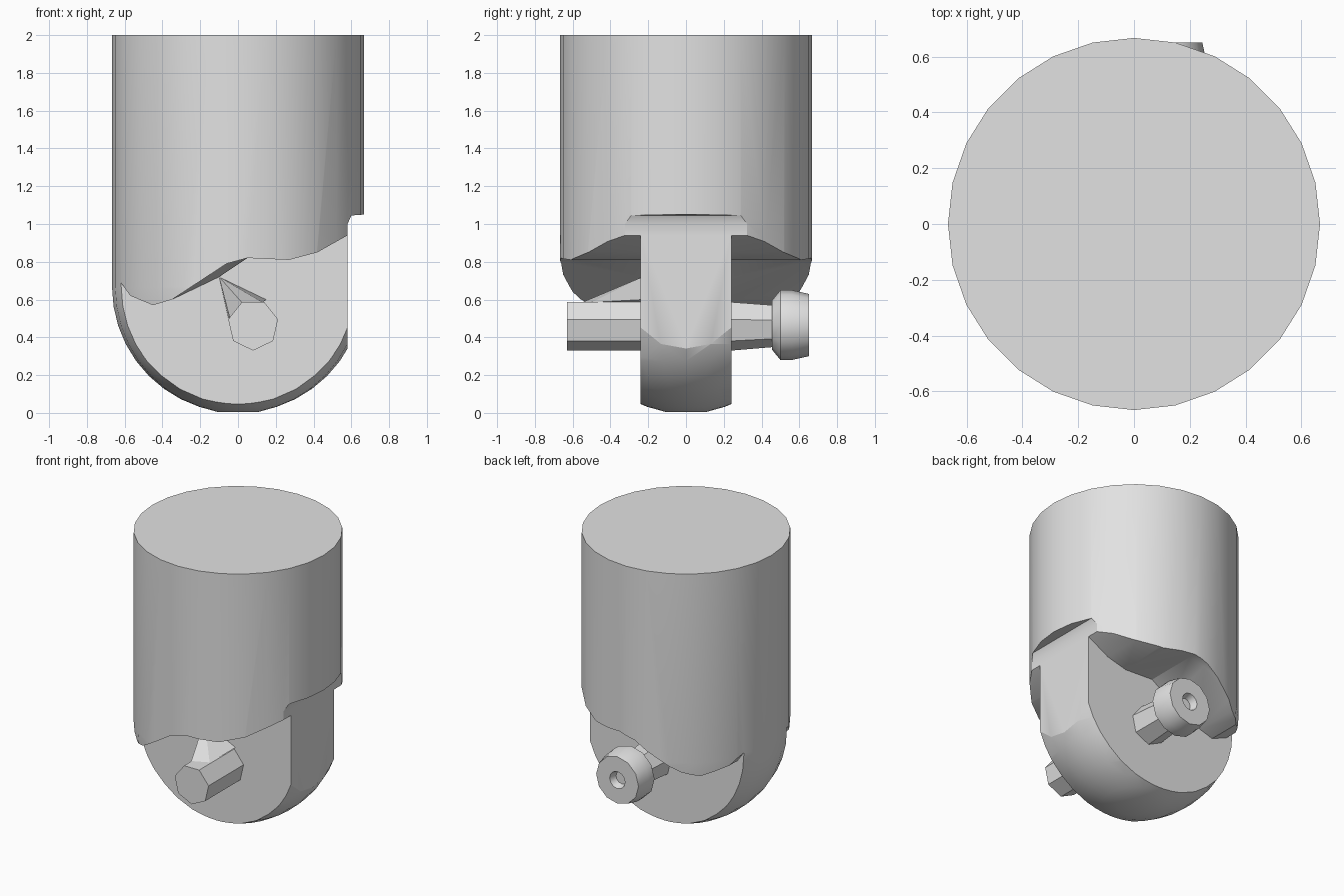
import bpy, bmesh, math
from mathutils import Vector

if "Cube" in bpy.data.objects:
    bpy.data.objects.remove(bpy.data.objects["Cube"], do_unlink=True)

steel = bpy.data.materials.new("plain_grey_steel")
steel.use_nodes = True
GREY = (0.76, 0.76, 0.76, 1)
steel.diffuse_color = GREY
steel.node_tree.nodes["Principled BSDF"].inputs["Base Color"].default_value = GREY

R = 0.667                  # shank and ball radius
TONGUE = 0.24              # half thickness of the tongue
PIN_X, PIN_Z = 0.08, 0.465


def finish(name, bm):
    bmesh.ops.recalc_face_normals(bm, faces=bm.faces)
    mesh = bpy.data.meshes.new(name)
    bm.to_mesh(mesh)
    bm.free()
    mesh.materials.append(steel)
    obj = bpy.data.objects.new(name, mesh)
    bpy.context.collection.objects.link(obj)
    return obj


def loft(name, loops):
    """Skin equal-length closed loops and cap both ends."""
    bm = bmesh.new()
    rows = [[bm.verts.new(p) for p in loop] for loop in loops]
    n = len(rows[0])
    for a, b in zip(rows, rows[1:]):
        for i in range(n):
            j = (i + 1) % n
            bm.faces.new((a[i], a[j], b[j], b[i]))
    bm.faces.new(rows[0])
    bm.faces.new(rows[-1])
    return finish(name, bm)


def circle(r, h, sides, along_y=False):
    pts = []
    for i in range(sides):
        a = 2 * math.pi * i / sides - math.pi / 2
        u, v = r * math.cos(a), r * math.sin(a)
        pts.append((PIN_X + u, h, PIN_Z + v) if along_y else (u, v, h))
    return pts


def activate(obj):
    bpy.ops.object.select_all(action="DESELECT")
    obj.select_set(True)
    bpy.context.view_layer.objects.active = obj


def cut(obj, cutter):
    mod = obj.modifiers.new("cut", "BOOLEAN")
    mod.operation = "DIFFERENCE"
    mod.solver = "EXACT"
    mod.object = cutter
    activate(obj)
    bpy.ops.object.modifier_apply(modifier=mod.name)
    bpy.data.objects.remove(cutter, do_unlink=True)


def smooth(obj, degrees):
    activate(obj)
    bpy.ops.object.shade_smooth_by_angle(angle=math.radians(degrees))


# Round shank ending in a ball
STEPS = 10
rings = []
for k in range(1, STEPS + 1):
    t = math.pi / 2 * k / STEPS
    rings.append(circle(R * math.sin(t), R * (1 - math.cos(t)), 28))
rings[0] = [(x, y, 0.004) for x, y, z in rings[0]]
body = loft("shank_with_ball_tongue", rings + [circle(R, 2, 28)])

# Side reliefs that leave the flat tongue, with a wavy upper edge
start = [(-0.8, 0.82), (-0.64, 0.77), (-0.62, 0.69), (-0.57, 0.62),
         (-0.45, 0.57), (-0.35, 0.6)]
end = [(0.05, 0.82), (0.27, 0.81), (0.42, 0.85), (0.58, 0.94),
       (0.64, 1.04), (0.8, 1.07)]
for side in (-1, 1):
    loops = []
    for y, mid in ((TONGUE, (-0.1, 0.72)), (0.62, (-0.06, 0.79)),
                   (0.8, (-0.06, 0.79))):
        edge = start + [mid] + end + [(0.8, -0.3), (-0.8, -0.3)]
        loops.append([(x, side * y, z) for x, z in edge])
    cut(body, loft("relief_cutter", loops))

# Flat on the tongue's outer side, below a small lip
flat = [(0.58, -0.3), (0.58, 1.0), (0.6, 1.045), (0.8, 1.06), (0.8, -0.3)]
cut(body, loft("flat_cutter", [[(x, y, z) for x, z in flat] for y in (-0.5, 0.5)]))
smooth(body, 28)

# Faceted cross pin
pin = loft("cross_pin", [circle(r, y, 7, True) for r, y in
                         ((0.135, -0.63), (0.135, 0.24), (0.115, 0.48))])

# Chamfered screw head with a recessed socket
head = loft("screw_head", [circle(r, y, 12, True) for r, y in
            ((0.13, 0.455), (0.185, 0.5), (0.185, 0.56), (0.165, 0.65),
             (0.06, 0.65), (0.045, 0.6))])
smooth(head, 35)

# Small wedge web joining the pin to the tongue
bm = bmesh.new()
for p in ((-0.1, -0.23, 0.72), (-0.04, -0.23, 0.45), (0.15, -0.23, 0.6),
          (0.02, -0.55, 0.585), (0.13, -0.5, 0.585), (-0.04, -0.45, 0.49)):
    bm.verts.new(Vector(p))
hull = bmesh.ops.convex_hull(bm, input=bm.verts)
loose = [g for g in hull["geom_interior"] if isinstance(g, bmesh.types.BMVert)]
bmesh.ops.delete(bm, geom=loose, context="VERTS")
finish("pin_web", bm)
